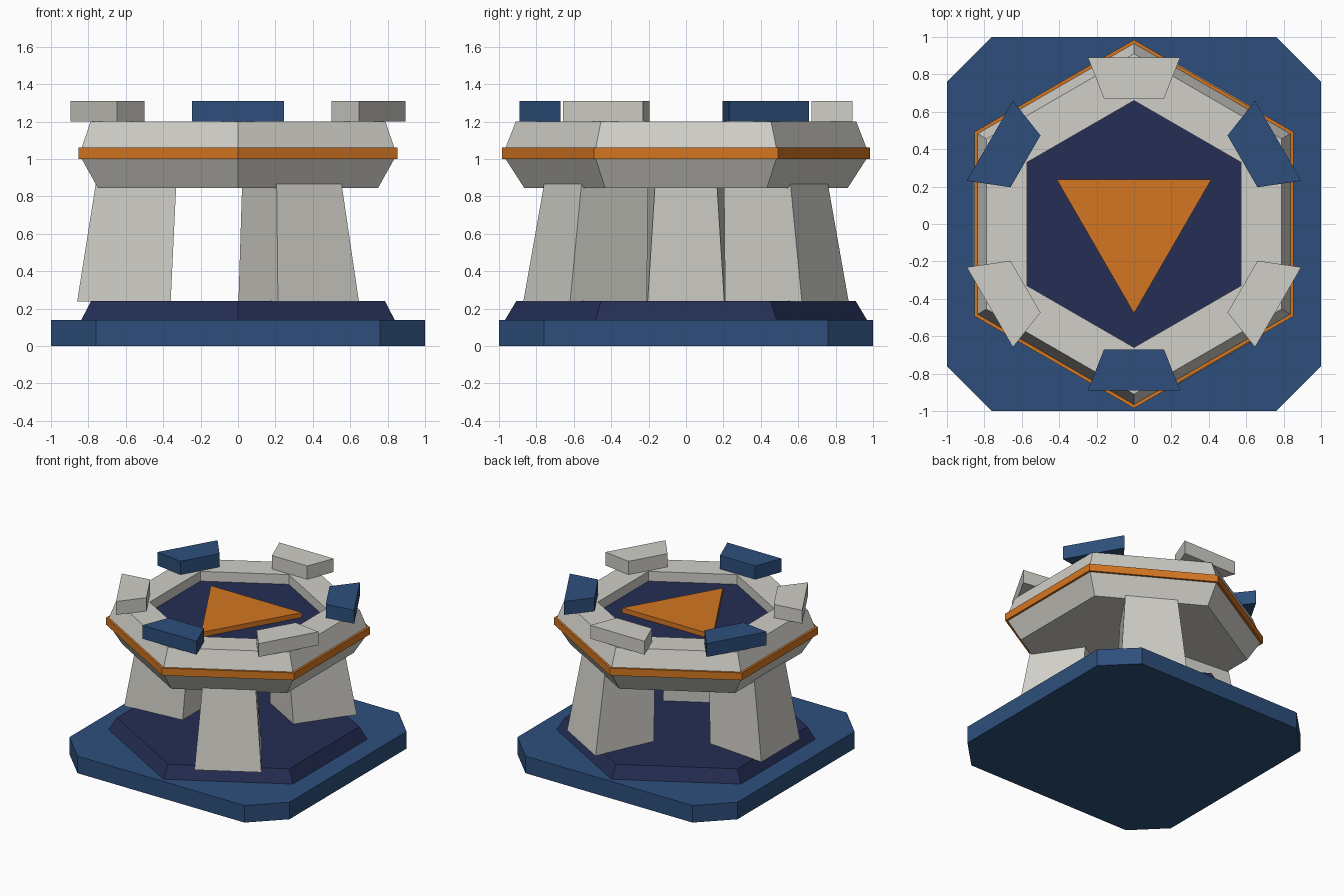
import bpy
import bmesh
from math import cos, sin, radians
from mathutils import Matrix

cube = bpy.data.objects.get("Cube")
if cube:
    bpy.data.objects.remove(cube, do_unlink=True)


def make_material(name, rgb):
    mat = bpy.data.materials.new(name)
    mat.use_nodes = True
    color = (*rgb, 1.0)
    mat.diffuse_color = color
    mat.node_tree.nodes["Principled BSDF"].inputs["Base Color"].default_value = color
    return mat


blue = make_material("blue", (0.026, 0.078, 0.198))
navy = make_material("navy", (0.018, 0.027, 0.089))
orange = make_material("orange", (0.658, 0.181, 0.016))
stone = make_material("pale stone", (0.631, 0.623, 0.578))


def polygon(sides, radius, z, start=90):
    """Ring of points; the first one lies at the start angle."""
    angles = [radians(start + 360 * i / sides) for i in range(sides)]
    return [(radius * cos(a), radius * sin(a), z) for a in angles]


def trapezoid(inner, outer, inner_half, outer_half, z):
    """Cross-section of a wedge block that points along +x."""
    return [(inner, -inner_half, z), (outer, -outer_half, z),
            (outer, outer_half, z), (inner, inner_half, z)]


def loft(name, rings, mat, turn=0, closed=False):
    """Skin rings in order, then cap both ends or join last to first."""
    bm = bmesh.new()
    loops = [[bm.verts.new(p) for p in ring] for ring in rings]
    pairs = list(zip(loops, loops[1:]))
    if closed:
        pairs.append((loops[-1], loops[0]))
    else:
        bm.faces.new(loops[0])
        bm.faces.new(loops[-1])
    for low, high in pairs:
        for i in range(len(low)):
            j = (i + 1) % len(low)
            bm.faces.new((low[i], low[j], high[j], high[i]))
    bmesh.ops.rotate(bm, verts=bm.verts, matrix=Matrix.Rotation(radians(turn), 3, "Z"))
    bmesh.ops.recalc_face_normals(bm, faces=bm.faces)
    mesh = bpy.data.meshes.new(name)
    bm.to_mesh(mesh)
    bm.free()
    mesh.materials.append(mat)
    obj = bpy.data.objects.new(name, mesh)
    bpy.context.collection.objects.link(obj)
    return obj


# Square base plate with clipped corners
c = 0.76
outline = [(1, -c), (1, c), (c, 1), (-c, 1), (-1, c), (-1, -c), (-c, -1), (c, -1)]
loft("base_plate", [[(x, y, z) for x, y in outline] for z in (0, 0.14)], blue)

# Hexagonal plinth
loft("plinth", [polygon(6, 0.967, 0.14), polygon(6, 0.907, 0.24)], navy)

# Three tapered legs
for name, angle in (("back_left_leg", 60), ("right_leg", 180), ("front_left_leg", 300)):
    loft(name, [trapezoid(0.36, 0.86, 0.205, 0.25, 0.237),
                trapezoid(0.33, 0.76, 0.165, 0.2, 0.87)], stone, angle)

# Hexagonal top with a bevelled underside and a recess
profile = [(0.865, 0.845), (0.965, 1.0), (0.965, 1.06), (0.91, 1.2), (0.66, 1.2), (0.66, 1.1)]
loft("top_body", [polygon(6, r, z) for r, z in profile], stone)

# Band around the rim
band = [(0.96, 1.0), (0.985, 1.0), (0.985, 1.06), (0.96, 1.06)]
loft("rim_band", [polygon(6, r, z) for r, z in band], orange, closed=True)

# Recess floor and raised triangle
loft("recess_floor", [polygon(6, 0.66, z) for z in (1.1, 1.12)], navy)
loft("triangle_plate", [polygon(3, 0.478, z, -90) for z in (1.12, 1.16)], orange)

# Six battlement blocks over the corners, alternating colours
for i in range(6):
    loft(f"battlement_{i + 1}",
         [trapezoid(0.67, 0.89, 0.16, 0.247, z) for z in (1.2, 1.31)],
         stone if i % 2 else blue, 30 + 60 * i)
